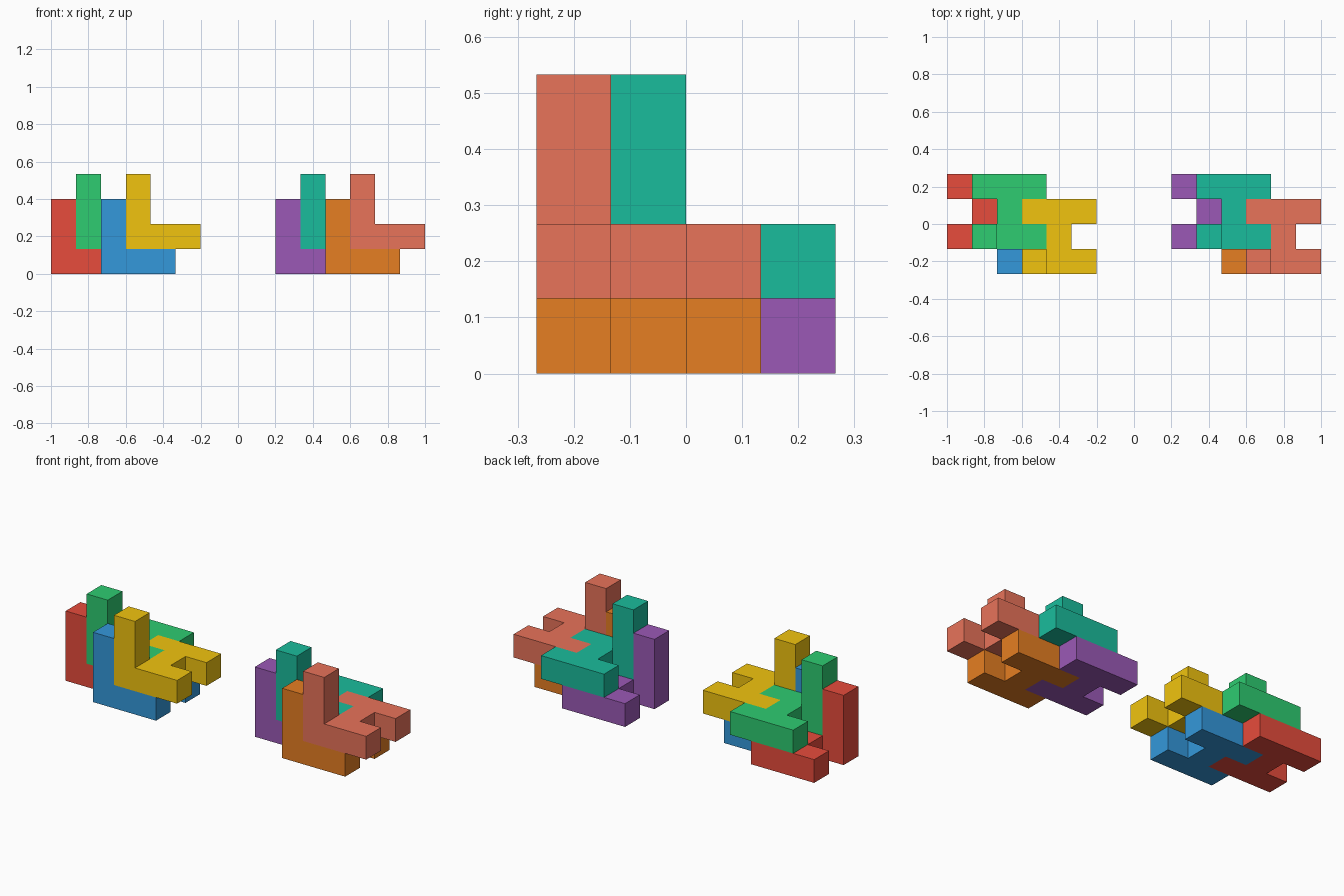
import bpy, bmesh
from mathutils import Vector

if "Cube" in bpy.data.objects:
    bpy.data.objects.remove(bpy.data.objects["Cube"])

U = 2 / 15                       # edge of one cube cell
ORIGIN = Vector((-1, -2 * U, 0))

# One puzzle piece: flat H of seven cells with a two-cell tower on a corner
H_CELLS = [(x, y, 0) for x in range(3) for y in (0, 2)] + [(1, 1, 0)]
CELLS = set(H_CELLS + [(0, 0, 1), (0, 0, 2)])


def linear(hex_colour):
    vals = [int(hex_colour[i:i + 2], 16) / 255 for i in (0, 2, 4)]
    return [v / 12.92 if v <= 0.04045 else ((v + 0.055) / 1.055) ** 2.4 for v in vals] + [1]


def piece_mesh(name):
    """Outer skin of the cells, merged into large flat faces."""
    bm = bmesh.new()
    for cell in CELLS:
        for axis in range(3):
            for side in (0, 1):
                step = [0, 0, 0]
                step[axis] = 2 * side - 1
                if tuple(c + s for c, s in zip(cell, step)) in CELLS:
                    continue
                b, c = (axis + 1) % 3, (axis + 2) % 3
                corners = []
                for p, q in ((0, 0), (1, 0), (1, 1), (0, 1)):
                    v = Vector(cell)
                    v[axis] += side
                    v[b] += p
                    v[c] += q
                    corners.append(bm.verts.new(v * U))
                bm.faces.new(corners if side else corners[::-1])
    bmesh.ops.remove_doubles(bm, verts=bm.verts, dist=U / 100)
    bmesh.ops.dissolve_limit(bm, angle_limit=0.01, verts=bm.verts, edges=bm.edges)
    mesh = bpy.data.meshes.new(name)
    bm.to_mesh(mesh)
    bm.free()
    return mesh


def add_piece(name, cell, colour):
    mesh = piece_mesh(name)
    mat = bpy.data.materials.new(name + "_paint")
    mat.diffuse_color = linear(colour)
    mat.use_nodes = True
    mat.node_tree.nodes["Principled BSDF"].inputs["Base Color"].default_value = mat.diffuse_color
    mesh.materials.append(mat)
    obj = bpy.data.objects.new(name, mesh)
    obj.location = ORIGIN + Vector(cell) * U
    bpy.context.collection.objects.link(obj)


# Four interlocking pieces per cluster: two lower, two upper
OFFSETS = {"lower_back": (0, 1, 0), "upper_back": (1, 1, 1),
           "lower_front": (2, 0, 0), "upper_front": (3, 0, 1)}
CLUSTERS = {"left": (0, ("e74c3c", "2ecc71", "3498db", "f1c40f")),
            "right": (9, ("9b59b6", "1abc9c", "e67e22", "e8735a"))}
for side, (shift, colours) in CLUSTERS.items():
    for (part, (x, y, z)), colour in zip(OFFSETS.items(), colours):
        add_piece(f"{side}_{part}_piece", (x + shift, y, z), colour)
